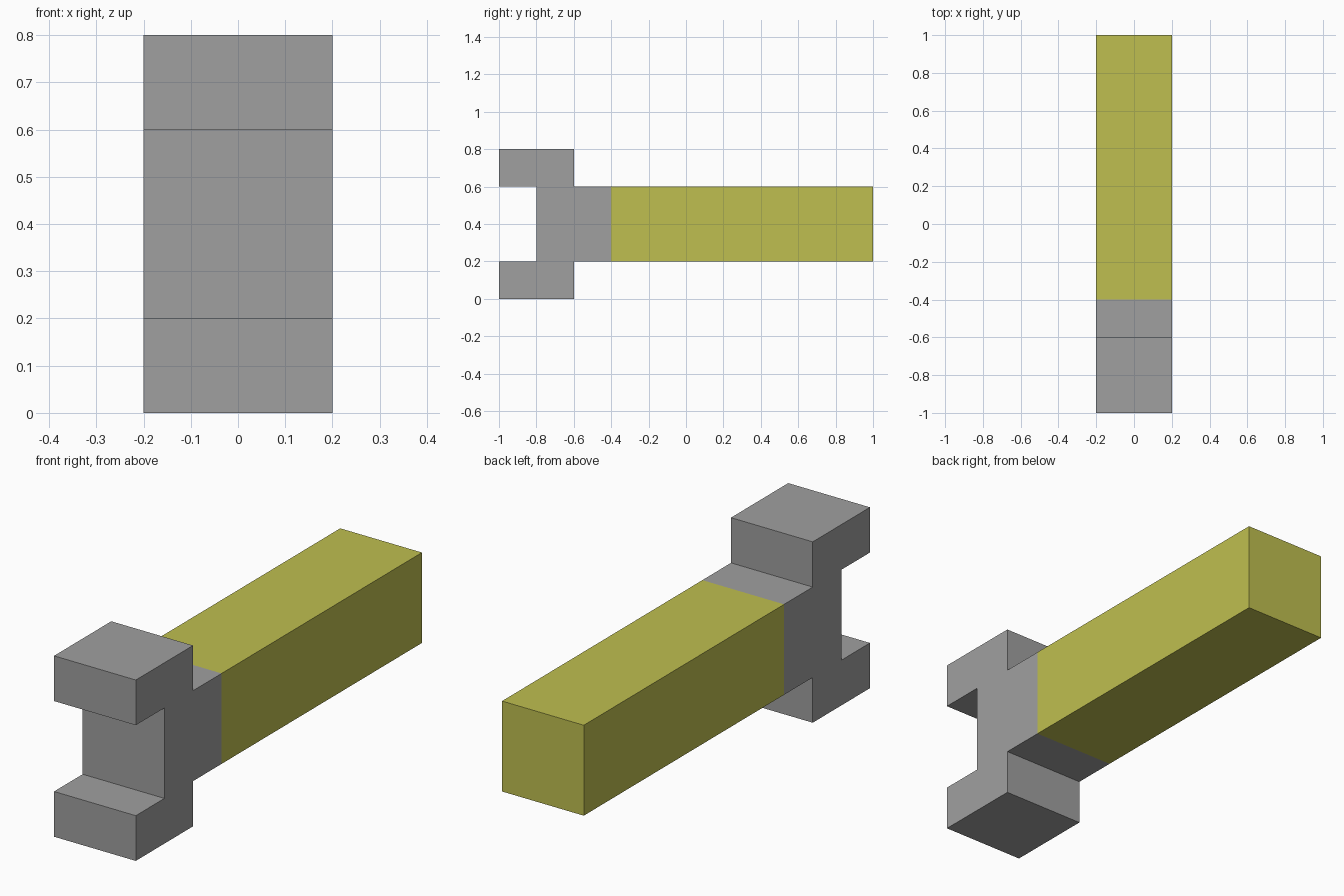
import bpy
import bmesh

cube = bpy.data.objects.get("Cube")
if cube:
    bpy.data.objects.remove(cube, do_unlink=True)

HALF_WIDTH = 0.2


def make_material(name, colour):
    mat = bpy.data.materials.new(name)
    mat.use_nodes = True
    mat.diffuse_color = colour
    mat.node_tree.nodes["Principled BSDF"].inputs["Base Color"].default_value = colour
    return mat


def extrude_profile(name, profile, mat):
    """Extrude a closed (y, z) outline across the full width in x."""
    bm = bmesh.new()
    face = bm.faces.new([bm.verts.new((-HALF_WIDTH, y, z)) for y, z in profile])
    extruded = bmesh.ops.extrude_face_region(bm, geom=[face])["geom"]
    verts = [v for v in extruded if isinstance(v, bmesh.types.BMVert)]
    bmesh.ops.translate(bm, verts=verts, vec=(2 * HALF_WIDTH, 0, 0))
    bmesh.ops.recalc_face_normals(bm, faces=bm.faces)
    mesh = bpy.data.meshes.new(name)
    bm.to_mesh(mesh)
    bm.free()
    mesh.materials.append(mat)
    obj = bpy.data.objects.new(name, mesh)
    bpy.context.collection.objects.link(obj)
    return obj


grey = make_material("metal grey", (0.35, 0.35, 0.35, 1))
yellow = make_material("handle yellow", (0.52, 0.52, 0.08, 1))

# Open-jawed head: upper half outline, mirrored about the centre height
upper = [(-0.4, 0.6), (-0.6, 0.6), (-0.6, 0.8), (-1.0, 0.8), (-1.0, 0.6), (-0.8, 0.6)]
lower = [(y, 0.8 - z) for y, z in reversed(upper)]
extrude_profile("wrench_head", upper + lower, grey)

# Straight square handle
extrude_profile("handle", [(-0.4, 0.2), (1.0, 0.2), (1.0, 0.6), (-0.4, 0.6)], yellow)
